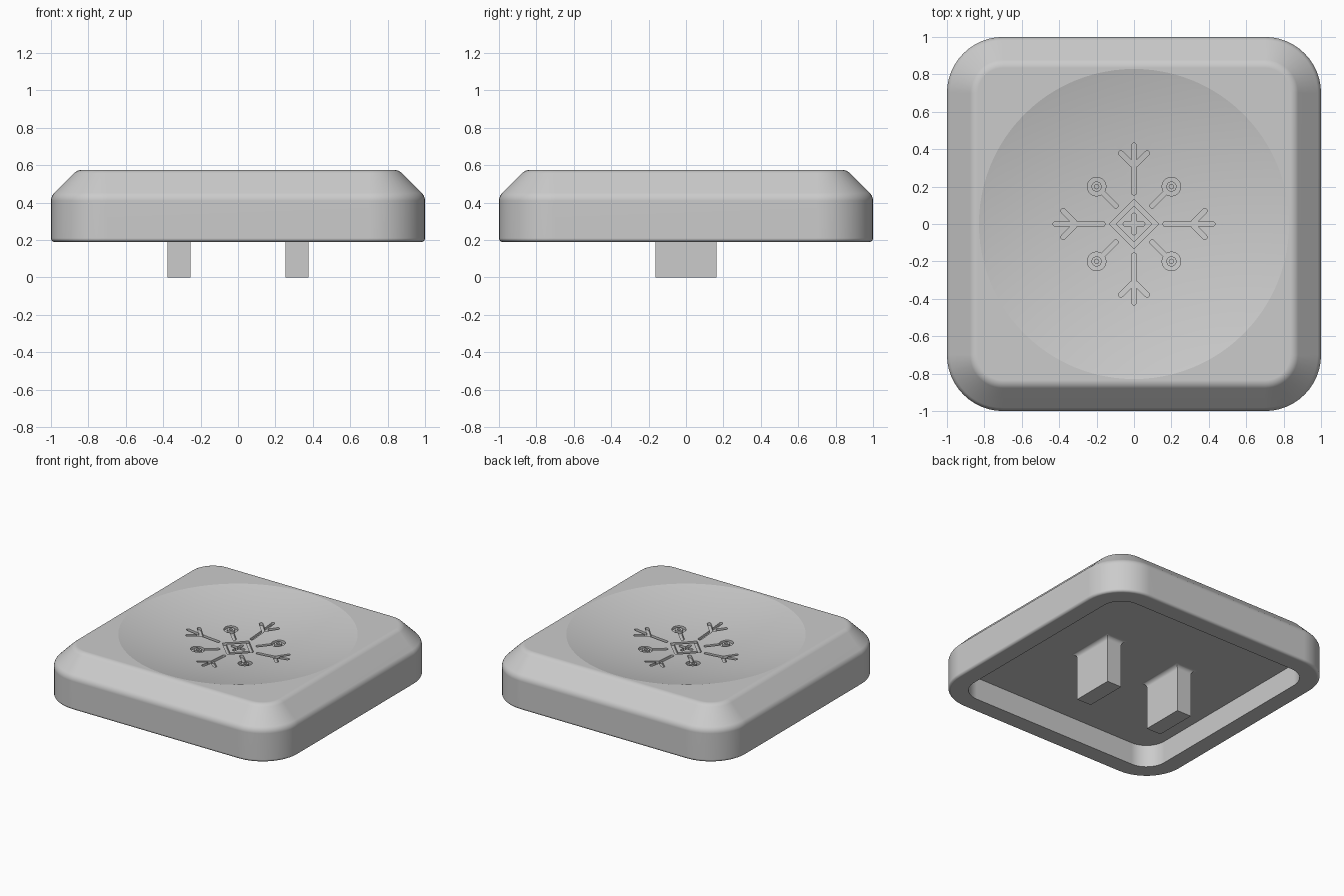
import bpy, bmesh
from math import sin, cos, pi, radians, sqrt
from mathutils import Vector

if "Cube" in bpy.data.objects:
    bpy.data.objects.remove(bpy.data.objects["Cube"], do_unlink=True)

grey = bpy.data.materials.new("plain grey")
grey.use_nodes = True
grey.diffuse_color = (0.6, 0.6, 0.6, 1)
grey.node_tree.nodes["Principled BSDF"].inputs["Base Color"].default_value = (0.6, 0.6, 0.6, 1)

TOP, DISH_R, DISH_DEPTH = 0.575, 0.83, 0.105
SPHERE = (DISH_R ** 2 + DISH_DEPTH ** 2) / (2 * DISH_DEPTH)


def dish_z(x, y):
    return TOP - DISH_DEPTH + SPHERE - sqrt(SPHERE ** 2 - x * x - y * y)


def loft(bm, rings, closed=False):
    """Skin a list of equal rings; cap the ends or close the loop."""
    loops = [[bm.verts.new(p) for p in ring] for ring in rings]
    n = len(loops[0])
    pairs = list(zip(loops, loops[1:]))
    if closed:
        pairs.append((loops[-1], loops[0]))
    else:
        bm.faces.new(loops[0])
        bm.faces.new(loops[-1])
    for a, b in pairs:
        for i in range(n):
            j = (i + 1) % n
            bm.faces.new((a[i], a[j], b[j], b[i]))


def finish(bm, name):
    bmesh.ops.recalc_face_normals(bm, faces=bm.faces[:])
    mesh = bpy.data.meshes.new(name)
    bm.to_mesh(mesh)
    bm.free()
    mesh.materials.append(grey)
    obj = bpy.data.objects.new(name, mesh)
    bpy.context.collection.objects.link(obj)
    return obj


def activate(obj):
    bpy.ops.object.select_all(action='DESELECT')
    obj.select_set(True)
    bpy.context.view_layer.objects.active = obj


def cut(obj, cutter):
    cutter.hide_render = True
    mod = obj.modifiers.new("cut", 'BOOLEAN')
    mod.operation, mod.solver, mod.object = 'DIFFERENCE', 'EXACT', cutter
    mod.use_self = True
    activate(obj)
    bpy.ops.object.modifier_apply(modifier=mod.name)
    bpy.data.objects.remove(cutter, do_unlink=True)


def smooth(obj, angle):
    activate(obj)
    bpy.ops.object.shade_smooth_by_angle(angle=radians(angle))
    obj.modifiers.new("even shading", 'WEIGHTED_NORMAL').keep_sharp = True


def rounded_square(inset, z, steps=12):
    pts = []
    for q in range(4):
        for s in range(steps + 1):
            a = (q + s / steps) * pi / 2
            cx = 0.7 if q in (0, 3) else -0.7
            cy = 0.7 if q in (0, 1) else -0.7
            pts.append((cx + (0.3 - inset) * cos(a), cy + (0.3 - inset) * sin(a), z))
    return pts


def arc(inset, z, r, start, end, steps):
    angles = [radians(start + (end - start) * i / steps) for i in range(steps + 1)]
    return [(inset - r * cos(a), z + r * sin(a)) for a in angles]


# Cap shell: hollow underside, side wall, sloped shoulder, flat top
profile = [(0.14, 0.36), (0.14, 0.19)]
profile += arc(0.02, 0.21, 0.02, -90, 0, 9)
profile += arc(0.06, 0.41, 0.06, 0, 45, 5)
profile += arc(0.165, TOP - 0.06, 0.06, 45, 90, 5)
bm = bmesh.new()
loft(bm, [rounded_square(d, z) for d, z in profile])
cap = finish(bm, "cap_shell")

# Shallow spherical dish in the top
bm = bmesh.new()
rings = []
for i in range(1, 13):
    r = 0.95 * i / 12
    rings.append([(r * cos(2 * pi * k / 96), r * sin(2 * pi * k / 96), dish_z(r, 0))
                  for k in range(96)])
loft(bm, rings)
cut(cap, finish(bm, "dish_cutter"))

# Engraved snowflake grooves that follow the dish
bm = bmesh.new()
DEPTH, HALF = 0.02, 0.013


def lower(pts):
    return [(x, y, dish_z(x, y) - DEPTH) for x, y in pts]


def upper(pts):
    return [(x, y, dish_z(x, y) + 0.04) for x, y in pts]


def circle(c, r, n):
    return [(c[0] + r * cos(2 * pi * k / n), c[1] + r * sin(2 * pi * k / n)) for k in range(n)]


def groove(a, b):
    a, b = Vector(a), Vector(b)
    u = (b - a).normalized() * HALF
    v = Vector((-u.y, u.x))
    pts = []
    for end, sign in ((b, 1), (a, -1)):
        for k in range(9):
            t = pi * k / 8 - pi / 2
            pts.append(tuple(end + sign * (u * cos(t) + v * sin(t))))
    loft(bm, [lower(pts), upper(pts)])


def ring_groove(c, outer, inner, n):
    o, i = circle(c, outer, n), circle(c, inner, n)
    loft(bm, [upper(o), lower(o), lower(i), upper(i)], closed=True)


ring_groove((0, 0), 0.133, 0.098, 4)
groove((-0.045, 0), (0.045, 0))
groove((0, -0.045), (0, 0.045))
for q in range(4):
    c, s = round(cos(q * pi / 2)), round(sin(q * pi / 2))

    def turn(x, y):
        return (x * c - y * s, x * s + y * c)

    # Branched arm
    groove(turn(0.168, 0), turn(0.42, 0))
    for side in (-1, 1):
        groove(turn(0.31, 0), turn(0.378, side * 0.07))
    # Diagonal arm ending in a ring and dot
    groove(turn(0.098, 0.098), turn(0.165, 0.165))
    ring_groove(turn(0.2, 0.2), 0.05, 0.027, 24)
    dot = circle(turn(0.2, 0.2), 0.012, 12)
    loft(bm, [lower(dot), upper(dot)])
cut(cap, finish(bm, "snowflake_cutter"))
smooth(cap, 12.5)

# Two prongs under the cap, flared where they meet it
for name, x in (("left_prong", 0.315), ("right_prong", -0.315)):
    bm = bmesh.new()
    flare = [(0, 0)] + [(0.03 * (1 - cos(t * pi / 12)), 0.33 + 0.03 * sin(t * pi / 12))
                        for t in range(7)] + [(0.03, 0.37)]
    loft(bm, [[(x + sx * (0.061 + g), sy * (0.164 + g), z)
               for sx, sy in ((1, 1), (-1, 1), (-1, -1), (1, -1))] for g, z in flare])
    smooth(finish(bm, name), 30)
